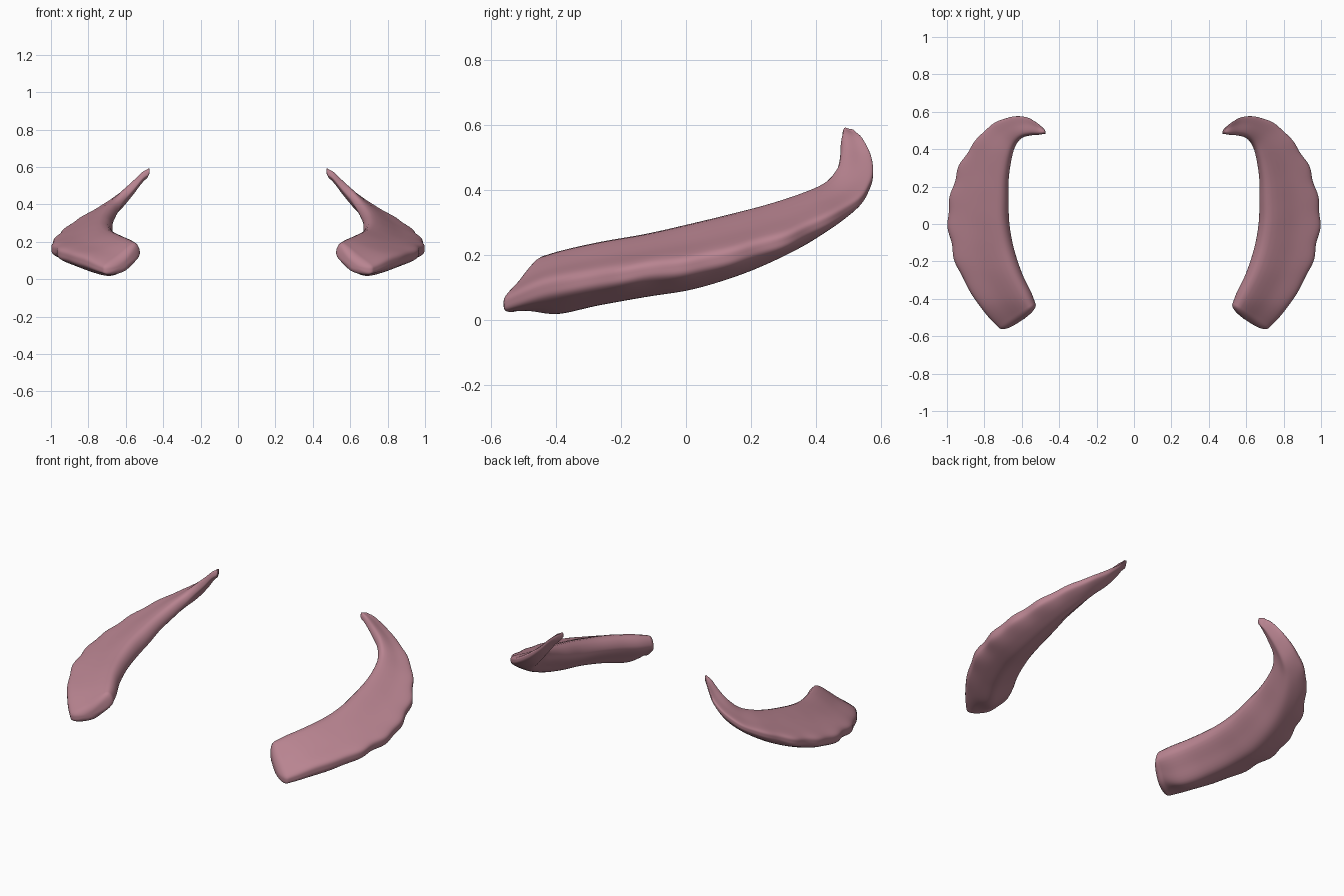
import bpy
import bmesh
import math
from mathutils import Vector

default_cube = bpy.data.objects.get("Cube")
if default_cube:
    bpy.data.objects.remove(default_cube)

STEPS_ALONG = 8
STEPS_AROUND = 5

# Stations from blunt front to curled tip:
# outer edge point, inner edge point, height of top ridge, height of keel
STATIONS = [
    ((.725, -.552, .05), (.527, -.425, .14), .195, .045),
    ((.825, -.44, .09), (.55, -.365, .15), .215, .02),
    ((.92, -.28, .12), (.60, -.26, .17), .24, .046),
    ((.975, -.13, .145), (.645, -.12, .195), .265, .072),
    ((.993, .02, .165), (.667, .01, .22), .295, .095),
    ((.978, .17, .2), (.67, .13, .255), .325, .135),
    ((.93, .31, .245), (.67, .24, .295), .355, .187),
    ((.86, .43, .3), (.655, .345, .335), .39, .247),
    ((.76, .53, .36), (.635, .415, .375), .425, .312),
    ((.66, .572, .425), (.602, .458, .428), .475, .372),
    ((.58, .572, .49), (.555, .473, .483), .525, .445),
    ((.525, .545, .55), (.51, .477, .538), .57, .51),
    ((.497, .522, .573), (.48, .482, .56), .586, .54),
]


def catmull(a, b, c, d, t):
    """Smooth interpolation between b and c."""
    return (b * 2 + (c - a) * t + (a * 2 - b * 5 + c * 4 - d) * t ** 2
            + (b * 3 - a - c * 3 + d) * t ** 3) / 2


def control_ring(outer, inner, top_z, keel_z):
    """Wedge section: thick inner side, rounded outer rim."""
    outer, inner = Vector(outer), Vector(inner)
    height = Vector((0, 0, top_z - keel_z))
    top = inner.lerp(outer, .15)
    top.z = top_z
    keel = inner.lerp(outer, .45)
    keel.z = keel_z
    belly = inner.lerp(keel, .5) - height * .06
    upper = top.lerp(outer, .55) + height * .08
    lower = keel.lerp(outer, .5) - height * .13
    rim = outer.lerp(inner, .05)
    return [inner, top, upper, rim + height * .17, outer,
            rim - height * .17, lower, keel, belly]


def smooth_ring(points):
    n = len(points)
    return [catmull(points[i - 1], points[i], points[(i + 1) % n],
                    points[(i + 2) % n], s / STEPS_AROUND)
            for i in range(n) for s in range(STEPS_AROUND)]


def centre(ring):
    return sum(ring, Vector()) / len(ring)


def rounded_end(ring, direction, reach):
    """Shrinking rings that close an end with a soft dome."""
    mid = centre(ring)
    rings = []
    for step in range(1, 8):
        angle = step * math.pi / 16
        size = math.cos(angle) ** .8
        rings.append([mid + (p - mid) * size + direction * reach * math.sin(angle)
                      for p in ring])
    return rings


def build_rings():
    controls = [control_ring(*station) for station in STATIONS]
    last = len(controls) - 1
    rings = []
    for i in range(last):
        quad = [controls[max(0, min(last, i + k))] for k in (-1, 0, 1, 2)]
        for s in range(STEPS_ALONG):
            row = [catmull(*points, s / STEPS_ALONG) for points in zip(*quad)]
            # Uneven ripples along the outer rim
            u = i + s / STEPS_ALONG
            fade = max(0, math.sin(math.pi * min(1, u / 9)))
            ripple = math.sin(u * 5.5) + .6 * math.sin(u * 3.4)
            shift = (row[4] - row[0]).normalized() * ripple * fade * .005
            row[3:6] = [p + shift for p in row[3:6]]
            rings.append(smooth_ring(row))
    rings.append(smooth_ring(controls[last]))
    front = Vector((-.5, -.75, -.35)).normalized()
    tip = Vector((-.6, -.2, .6)).normalized()
    head = rounded_end(rings[0], front, .04)
    tail = rounded_end(rings[-1], tip, .02)
    return head[::-1] + rings + tail


def make_crescent(name, side, material):
    bm = bmesh.new()
    loops = [[bm.verts.new((p.x * side, p.y, p.z)) for p in ring]
             for ring in build_rings()]
    n = len(loops[0])
    for a, b in zip(loops, loops[1:]):
        for i in range(n):
            j = (i + 1) % n
            bm.faces.new((a[i], a[j], b[j], b[i]))
    for loop in (loops[0], loops[-1]):
        hub = bm.verts.new(centre([v.co for v in loop]))
        for i in range(n):
            bm.faces.new((loop[i], loop[(i + 1) % n], hub))
    bmesh.ops.recalc_face_normals(bm, faces=bm.faces)
    for face in bm.faces:
        face.smooth = True
    mesh = bpy.data.meshes.new(name)
    bm.to_mesh(mesh)
    bm.free()
    mesh.materials.append(material)
    crescent = bpy.data.objects.new(name, mesh)
    bpy.context.collection.objects.link(crescent)


# Dusty pink surface
pink = bpy.data.materials.new("dusty_pink")
pink.use_nodes = True
pink.diffuse_color = (.48, .23, .28, 1)
pink.node_tree.nodes["Principled BSDF"].inputs["Base Color"].default_value = pink.diffuse_color

# Mirrored pair of curved crescents
make_crescent("left_crescent", 1, pink)
make_crescent("right_crescent", -1, pink)
